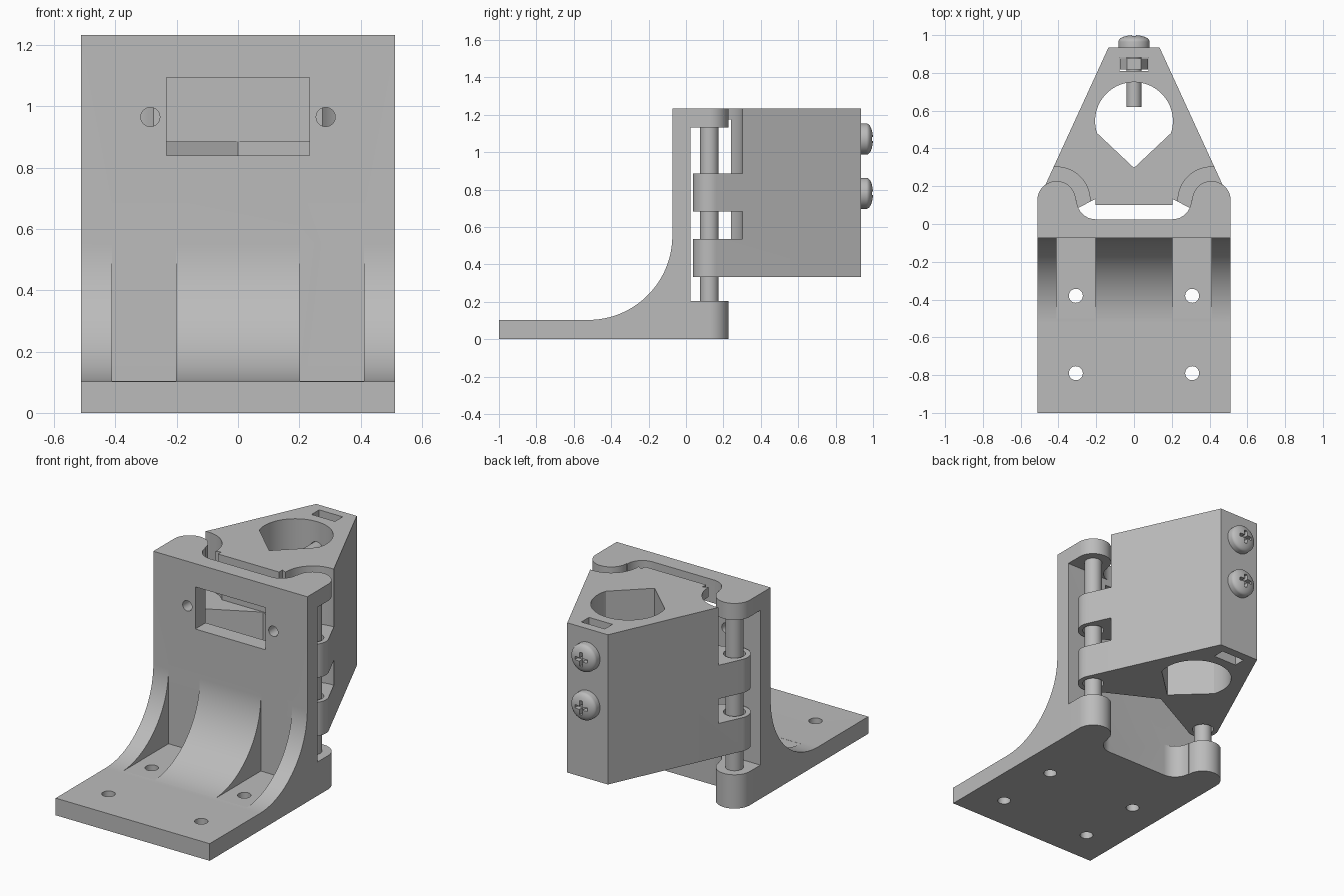
import bpy, bmesh, math
from mathutils import Vector

cube = bpy.data.objects.get("Cube")
if cube:
    bpy.data.objects.remove(cube, do_unlink=True)

grey = bpy.data.materials.new("plain grey")
grey.use_nodes = True
GREY = (0.5, 0.5, 0.5, 1)
grey.diffuse_color = GREY
grey.node_tree.nodes["Principled BSDF"].inputs["Base Color"].default_value = GREY

# Main dimensions
W, TOP = 0.512, 1.233
PIN = Vector((0.41, 0.125))
SCREW_Z = (1.07, 0.78)


def finish(name, bm):
    bmesh.ops.recalc_face_normals(bm, faces=bm.faces)
    mesh = bpy.data.meshes.new(name)
    bm.to_mesh(mesh)
    bm.free()
    mesh.materials.append(grey)
    ob = bpy.data.objects.new(name, mesh)
    bpy.context.collection.objects.link(ob)
    return ob


def prism(name, pts, lo, hi, axis="z"):
    """Extrude a flat outline along one axis."""
    place = {"x": lambda a, b, h: (h, a, b),
             "y": lambda a, b, h: (a, h, b),
             "z": lambda a, b, h: (a, b, h)}[axis]
    bm = bmesh.new()
    rings = [[bm.verts.new(place(a, b, h)) for a, b in pts] for h in (lo, hi)]
    for ring in rings:
        bm.faces.new(ring)
    for i in range(len(pts)):
        j = (i + 1) % len(pts)
        bm.faces.new((rings[0][i], rings[0][j], rings[1][j], rings[1][i]))
    return finish(name, bm)


def lathe_y(name, profile, x, z, steps=40):
    """Spin (radius, y) points about an axis parallel to y."""
    bm = bmesh.new()
    verts = [bm.verts.new((x + r, y, z)) for r, y in profile]
    edges = [bm.edges.new(p) for p in zip(verts, verts[1:])]
    bmesh.ops.spin(bm, geom=verts + edges, cent=(x, 0, z), axis=(0, 1, 0),
                   angle=math.tau, steps=steps)
    bmesh.ops.remove_doubles(bm, verts=bm.verts, dist=1e-5)
    return finish(name, bm)


def arc(cx, cy, r, a0, a1, n=16):
    return [(cx + r * math.cos(math.radians(a0 + (a1 - a0) * i / n)),
             cy + r * math.sin(math.radians(a0 + (a1 - a0) * i / n)))
            for i in range(n + 1)]


def circle(cx, cy, r, n=48):
    return arc(cx, cy, r, 0, 360, n)[:-1]


def rect(x0, x1, y0, y1):
    return [(x0, y0), (x1, y0), (x1, y1), (x0, y1)]


def mirrored(half):
    """Close a right-hand outline with its left-hand reflection."""
    return half + [(-x, y) for x, y in reversed(half) if abs(x) > 1e-6]


def combine(ob, other, operation="DIFFERENCE"):
    mod = ob.modifiers.new("combine", "BOOLEAN")
    mod.operation, mod.object, mod.solver = operation, other, "EXACT"
    bpy.context.view_layer.objects.active = ob
    bpy.ops.object.modifier_apply(modifier=mod.name)
    bpy.data.objects.remove(other, do_unlink=True)


def smooth(ob):
    bpy.ops.object.select_all(action="DESELECT")
    ob.select_set(True)
    bpy.context.view_layer.objects.active = ob
    bpy.ops.object.shade_smooth_by_angle(angle=math.radians(30))


# Angle bracket: base, curved web and upright plate
side = ([(-1, 0), (0.025, 0), (0.025, TOP), (-0.073, TOP)]
        + arc(-0.523, 0.553, 0.45, 0, -90, 32) + [(-1, 0.103)])
bracket = prism("angle_bracket", side, -W, W, "x")

# Pin lugs at the bottom and top of the plate
lug_half = ([(W, -0.03)] + arc(*PIN, W - PIN.x, 0, 180, 24)
            + arc(0.203, PIN.y, 0.1, 0, -90))
for lo, hi in ((0, 0.203), (1.133, TOP)):
    combine(bracket, prism("lug", mirrored(lug_half), lo, hi), "UNION")

# Recesses between the gussets, fixing holes and small plate holes
for s in (-1, 1):
    combine(bracket, prism("recess", rect(*sorted((s * 0.203, s * 0.411)), -0.5, -0.073),
                           0.103, 0.7))
    for y in (-0.38, -0.79):
        combine(bracket, prism("base_hole", circle(s * 0.308, y, 0.037), -0.1, 0.3))
    combine(bracket, prism("plate_hole", circle(s * 0.286, 0.965, 0.031), -0.2, 0.1, "y"))
combine(bracket, prism("window", rect(-0.233, 0.233, 0.84, 1.093), -0.2, 0.1, "y"))
smooth(bracket)

# Hinged block: tapered back, knuckles around the pins, shallow V in front
block_half = ([(0.135, 0.935)] + arc(*PIN, 0.088, 25, -117, 24) + [(0, 0.238)])
block = prism("hinged_block", mirrored(block_half), 0.333, TOP)

# Clear the space between and above the knuckles
for lo, hi in ((0.535, 0.683), (0.885, 1.175)):
    combine(block, prism("gap", rect(-0.6, 0.6, 0, 0.24), lo, hi))
combine(block, prism("top_tongue", rect(-0.203, 0.203, 0.1, 0.28), 1.175, TOP), "UNION")
for s in (-1, 1):
    for lo, hi in ((0.535, 0.683), (0.885, 1.4)):
        combine(block, prism("swing_space", circle(s * PIN.x, PIN.y, 0.177, 64), lo, hi))
    combine(block, prism("pin_hole", circle(s * PIN.x, PIN.y, 0.06), 0.2, 1.0))

# Teardrop bore, nut slot and screw holes
combine(block, prism("bore", arc(0, 0.545, 0.206, -18, 198, 48) + [(0, 0.297)], 0.1, 1.5))
combine(block, prism("nut_slot", rect(-0.078, 0.078, 0.81, 0.882), 0.1, 1.5))
for z in SCREW_Z:
    combine(block, prism("screw_hole", circle(0, z, 0.042, 32), 0.6, 1.0, "y"))
smooth(block)

# Hinge pins
for s, label in ((1, "left"), (-1, "right")):
    smooth(prism(label + "_hinge_pin", circle(s * PIN.x, PIN.y, 0.05), 0.19, 1.145))

# Cross-head screws with hex nuts
dome = [(0.083 * math.cos(t), 0.965 + 0.035 * math.sin(t))
        for t in (math.pi / 2 * i / 10 for i in range(10))]
for z, label in zip(SCREW_Z, ("upper", "lower")):
    screw = lathe_y(label + "_screw", [(0, 0.62), (0.04, 0.62), (0.04, 0.935), (0.083, 0.935)]
                    + dome + [(0, 1.0)], 0, z)
    for w, h in ((0.042, 0.01), (0.01, 0.042)):
        combine(screw, prism("cross_recess", rect(-w, w, z - h, z + h), 0.968, 1.1, "y"))
    smooth(screw)
    prism(label + "_nut", circle(0, z, 0.075, 6), 0.818, 0.875, "y")
